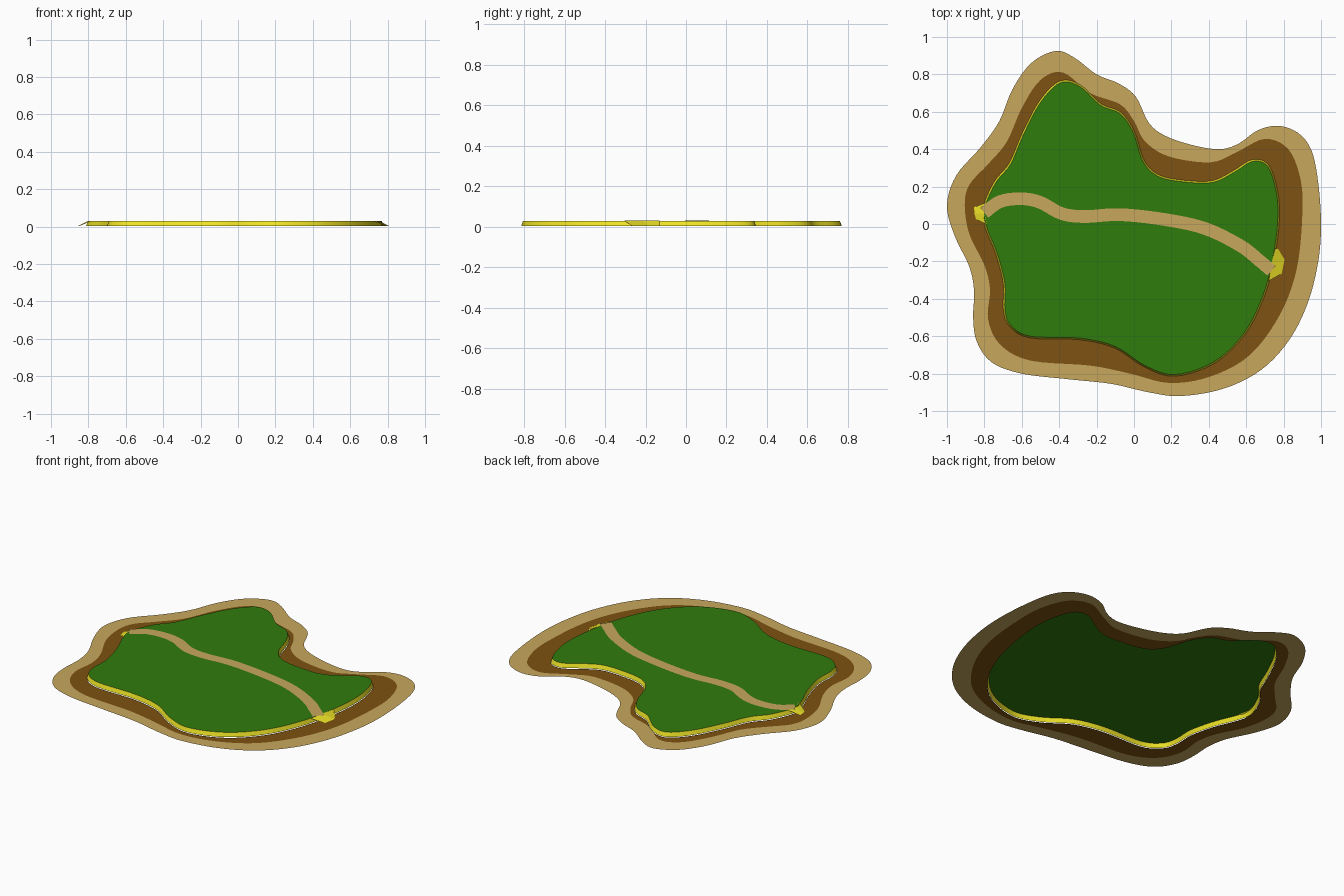
import bpy, bmesh
from mathutils import Vector

if "Cube" in bpy.data.objects:
    bpy.data.objects.remove(bpy.data.objects["Cube"])

SHORE = [(-1,.10),(-.95,.26),(-.82,.41),(-.72,.55),(-.65,.72),(-.55,.86),(-.42,.925),(-.32,.89),(-.20,.80),
         (-.08,.75),(.01,.68),(.08,.54),(.17,.47),(.32,.42),(.46,.40),(.56,.43),(.66,.50),(.77,.525),(.88,.485),
         (.95,.39),(.985,.22),(1,0),(.985,-.2),(.93,-.42),(.83,-.62),(.68,-.78),(.48,-.88),(.25,-.92),(.08,-.90),
         (-.12,-.855),(-.35,-.83),(-.6,-.80),(-.76,-.74),(-.84,-.63),(-.86,-.5),(-.855,-.36),(-.88,-.23),(-.96,-.06)]
EARTH = [(-.905,.10),(-.88,.21),(-.78,.32),(-.68,.44),(-.6,.62),(-.5,.77),(-.38,.81),(-.235,.70),(-.075,.64),
         (0,.55),(.06,.44),(.19,.36),(.41,.33),(.55,.385),(.70,.455),(.825,.40),(.89,.24),(.9,.05),(.87,-.24),
         (.78,-.485),(.62,-.70),(.41,-.815),(.19,-.85),(-.02,-.80),(-.235,-.757),(-.555,-.73),(-.715,-.645),
         (-.78,-.51),(-.77,-.35),(-.80,-.22),(-.88,-.055)]
LAWN = [(-.80,.08),(-.74,.22),(-.66,.32),(-.59,.48),(-.50,.65),(-.395,.755),(-.29,.735),(-.18,.635),(-.075,.59),
        (-.005,.49),(.05,.33),(.14,.25),(.30,.222),(.43,.225),(.54,.28),(.635,.335),(.715,.307),(.762,.16),
        (.767,0),(.74,-.19),(.69,-.38),(.59,-.58),(.43,-.735),(.22,-.805),(.06,-.757),(-.10,-.655),(-.29,-.61),
        (-.555,-.60),(-.66,-.54),(-.69,-.455),(-.69,-.32),(-.73,-.16),(-.786,-.02)]
TRAIL = [(-.80,.06),(-.715,.12),(-.60,.135),(-.50,.115),(-.385,.055),(-.26,.04),(-.075,.05),(.165,.024),
         (.38,-.024),(.567,-.115),(.67,-.195),(.735,-.25)]
TOP, BASE = .030, .004


def spline(points, closed=True, steps=5):
    p = [Vector(q) for q in points]
    n = len(p)
    get = (lambda i: p[i % n]) if closed else (lambda i: p[max(0, min(n - 1, i))])
    out = []
    for i in range(n if closed else n - 1):
        a, b, c, d = (get(i + k) for k in (-1, 0, 1, 2))
        for s in range(steps):
            t = s / steps
            out.append(.5 * (2*b + (c - a)*t + (2*a - 5*b + 4*c - d)*t*t + (3*b - a - 3*c + d)*t**3))
    return out if closed else out + [p[-1]]


def offset(line, amount, closed=True):
    # Clockwise outlines: positive amount moves outward
    n, out = len(line), []
    for i, q in enumerate(line):
        a = line[i - 1] if closed or i else q
        b = line[(i + 1) % n] if closed or i < n - 1 else q
        t = (b - a).normalized()
        out.append(q + Vector((-t.y, t.x)) * amount)
    return out


def material(name, rgb):
    m = bpy.data.materials.new(name)
    m.diffuse_color = (*rgb, 1)
    m.use_nodes = True
    m.node_tree.nodes["Principled BSDF"].inputs["Base Color"].default_value = m.diffuse_color
    return m


def finish(bm, name, mat, up=True):
    bm.normal_update()
    if up:
        for f in bm.faces:
            if f.normal.z < 0:
                f.normal_flip()
    me = bpy.data.meshes.new(name)
    bm.to_mesh(me)
    bm.free()
    ob = bpy.data.objects.new(name, me)
    bpy.context.collection.objects.link(ob)
    me.materials.append(mat)
    return ob


def sheet(name, loops, z, mat):
    # Flat fill between an outline and an optional hole
    bm = bmesh.new()
    for loop in loops:
        vs = [bm.verts.new((q.x, q.y, z)) for q in loop]
        for i, v in enumerate(vs):
            bm.edges.new((vs[i - 1], v))
    bmesh.ops.triangle_fill(bm, use_beauty=True, edges=bm.edges[:], normal=(0, 0, 1))
    return finish(bm, name, mat)


def strip(name, line_a, za, line_b, zb, mat, closed):
    # Band of quads joining two matching lines
    bm = bmesh.new()
    a = [bm.verts.new((q.x, q.y, za)) for q in line_a]
    b = [bm.verts.new((q.x, q.y, zb)) for q in line_b]
    for i in range(0 if closed else 1, len(a)):
        bm.faces.new((a[i - 1], a[i], b[i], b[i - 1]))
    ob = finish(bm, name, mat)
    ob.data.shade_smooth()
    return ob


sand = material("sand", (.58, .39, .11))
brown = material("earth", (.21, .085, .006))
green = material("grass", (.03, .20, .004))
yellow = material("bank_yellow", (.87, .78, .02))

shore, earth, lawn = spline(SHORE), spline(EARTH), spline(LAWN)
foot = offset(lawn, .009)

# Ground rings, lawn and its bank
sheet("sand_shore", [shore, earth], 0, sand)
sheet("earth_ring", [earth, foot], 0, brown)
sheet("lawn", [lawn], TOP, green)
strip("lawn_bank", lawn, TOP, foot, BASE, yellow, True)

# Winding path across the lawn
trail = spline(TRAIL, False)
strip("path", offset(trail, .034, False), TOP + .0008, offset(trail, -.034, False), TOP + .0008, sand, False)

# Ramps at both path ends: top edge, then lower edge
for name, top, low in (
        ("left_ramp", [(-.785, -.005), (-.80, .055), (-.79, .115)], [(-.845, .025), (-.853, .055), (-.855, .09)]),
        ("right_ramp", [(.755, -.13), (.735, -.21), (.72, -.305)], [(.77, -.132), (.805, -.19), (.79, -.265)])):
    ob = strip(name, [Vector(q) for q in top], TOP + .0004, [Vector(q) for q in low], BASE, yellow, False)
    ob.data.shade_flat()
